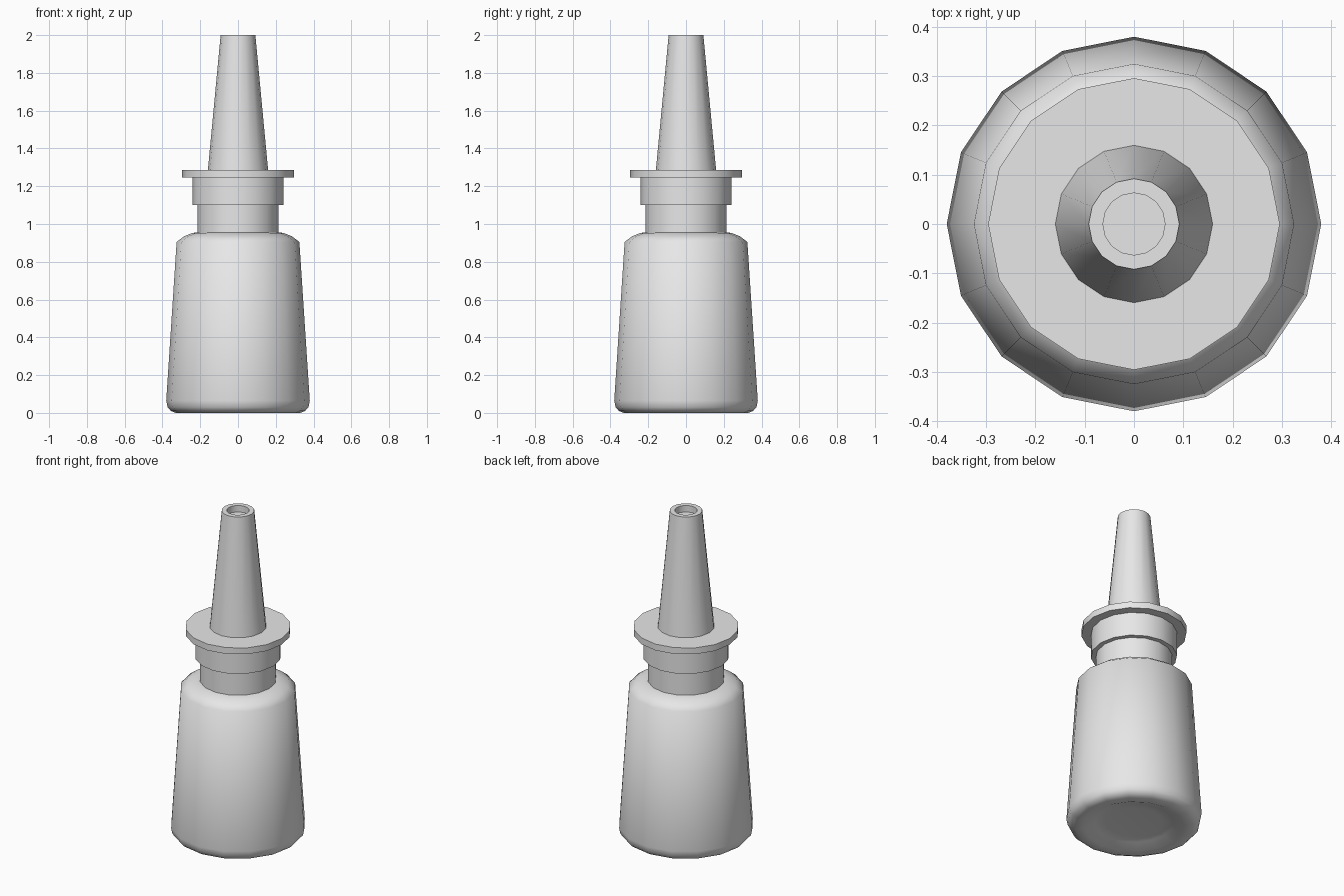
import bpy
import math

cube = bpy.data.objects.get("Cube")
if cube:
    bpy.data.objects.remove(cube, do_unlink=True)

SIDES = 16

grey = bpy.data.materials.new("light_grey_plastic")
grey.use_nodes = True
COLOUR = (0.8, 0.8, 0.8, 1.0)
grey.diffuse_color = COLOUR
grey.node_tree.nodes["Principled BSDF"].inputs["Base Color"].default_value = COLOUR


def lathe(name, profile, angle=35, sides=SIDES):
    """Turn a (radius, height) profile about z; both ends are capped."""
    verts, faces = [], []
    for radius, z in profile:
        for i in range(sides):
            a = math.tau * i / sides
            verts.append((radius * math.cos(a), radius * math.sin(a), z))
    for r in range(len(profile) - 1):
        for i in range(sides):
            j = (i + 1) % sides
            low, high = r * sides, (r + 1) * sides
            faces.append((low + i, low + j, high + j, high + i))
    faces.append(tuple(reversed(range(sides))))
    last = (len(profile) - 1) * sides
    faces.append(tuple(range(last, last + sides)))
    mesh = bpy.data.meshes.new(name)
    mesh.from_pydata(verts, [], faces)
    mesh.materials.append(grey)
    obj = bpy.data.objects.new(name, mesh)
    bpy.context.collection.objects.link(obj)
    bpy.ops.object.select_all(action="DESELECT")
    obj.select_set(True)
    bpy.context.view_layer.objects.active = obj
    bpy.ops.object.shade_smooth_by_angle(angle=math.radians(angle))
    return obj


# Tapered bottle with a dished base and rounded shoulder
lathe("bottle_body", [
    (0.16, 0.03), (0.22, 0.025), (0.28, 0.0), (0.33, 0.0), (0.355, 0.01),
    (0.373, 0.03), (0.38, 0.065), (0.325, 0.905), (0.285, 0.935),
    (0.24, 0.953), (0.2, 0.957),
], angle=50)

# Neck and stepped collar
lathe("bottle_neck", [(0.215, 0.94), (0.215, 1.105)])
lathe("collar", [(0.242, 1.1), (0.242, 1.25)])

# Finger flange
lathe("finger_flange", [(0.296, 1.246), (0.296, 1.285)])

# Tapered nozzle with a shallow round opening at the tip
lathe("nozzle", [
    (0.16, 1.28), (0.092, 2.0), (0.063, 2.0), (0.063, 1.96),
])
